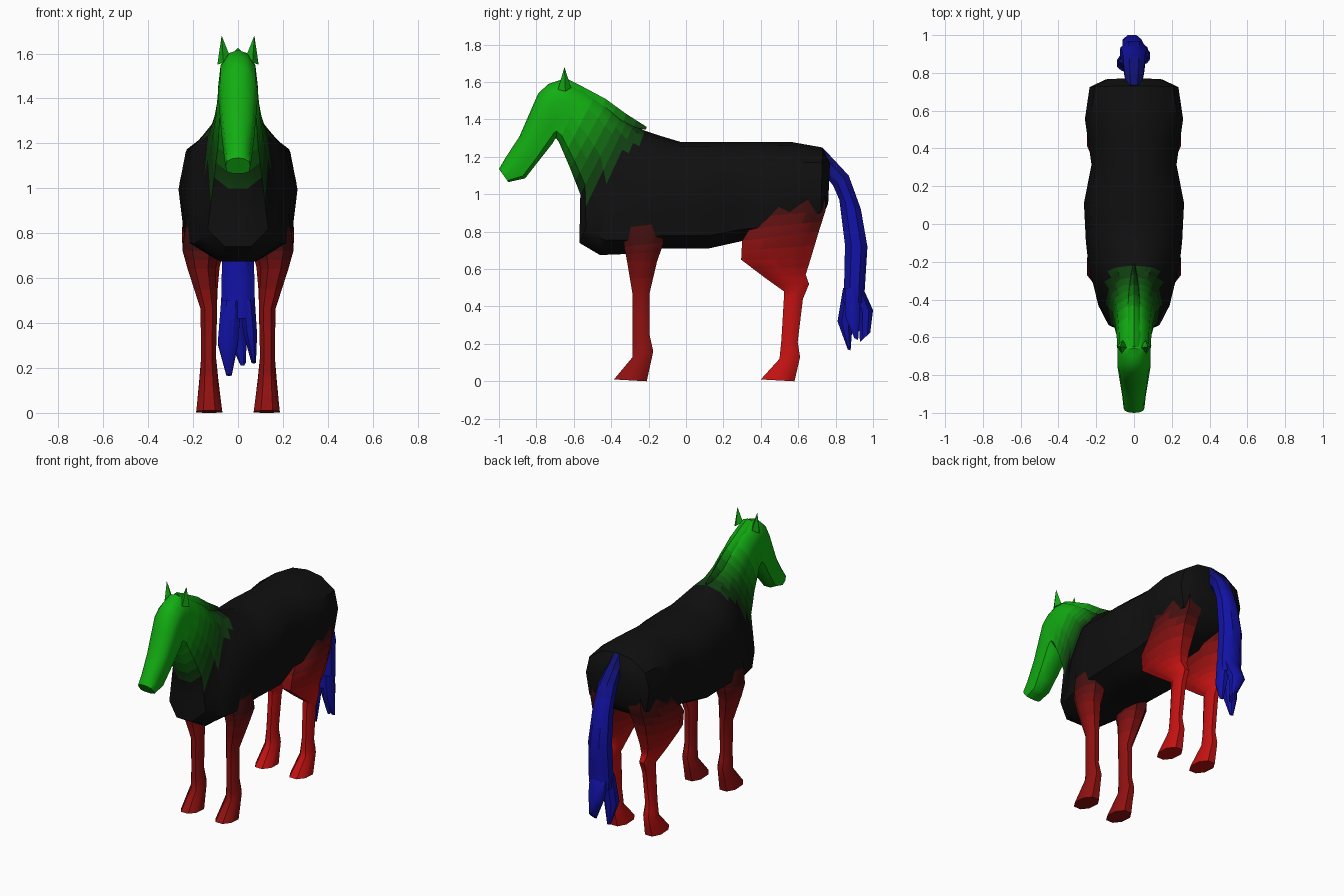
import bpy, bmesh, math
from mathutils import Vector

BLACK = (0.005, 0.005, 0.005)
GREEN = (0.006, 0.42, 0.006)
RED = (0.55, 0.006, 0.006)
BLUE = (0.006, 0.006, 0.38)
LEVELS = 10

# half cross-sections: (position from lower to upper edge, share of half width)
BODY = [(0, .38), (.12, .9), (.5, 1), (.79, .88), (.96, .45), (1, 0)]
LIMB = [(0, .45), (.28, 1), (.72, 1), (1, .45)]
RIDGE = [(0, 1), (.6, .7), (1, 0)]


def clamp(v):
    return max(0.0, min(1.0, v))


def shade(name, color, k):
    """Material between black and the given colour."""
    level = round(clamp(k) * LEVELS)
    key = f"{name}_{level}"
    mat = bpy.data.materials.get(key)
    if not mat:
        mat = bpy.data.materials.new(key)
        mix = [a + (b - a) * level / LEVELS for a, b in zip(BLACK, color)]
        mat.diffuse_color = (*mix, 1)
    return mat


def finish(name, bm, tint, color, fade):
    bmesh.ops.recalc_face_normals(bm, faces=bm.faces)
    me = bpy.data.meshes.new(name)
    for f in bm.faces:
        f.smooth = True
        mat = shade(tint, color, fade(f.calc_center_median()))
        if mat.name not in me.materials:
            me.materials.append(mat)
        f.material_index = me.materials.find(mat.name)
    bm.to_mesh(me)
    bm.free()
    ob = bpy.data.objects.new(name, me)
    bpy.context.collection.objects.link(ob)
    bpy.context.view_layer.objects.active = ob
    ob.select_set(True)
    bpy.ops.object.shade_smooth_by_angle(angle=math.radians(40))
    ob.select_set(False)
    return ob


def loft(name, rings, section, tint, color, fade, side=1, cuts=1):
    """Each ring: lower/front y, z, upper/back y, z, centre x, half width."""
    bm = bmesh.new()
    loops = []
    outline = [(t, w) for t, w in section] + [(t, -w) for t, w in reversed(section) if w]
    for y0, z0, y1, z1, xc, hw in rings:
        loops.append([bm.verts.new((side * (xc + w * hw), y0 + (y1 - y0) * t, z0 + (z1 - z0) * t))
                      for t, w in outline])
    n = len(outline)
    for a, b in zip(loops, loops[1:]):
        for i in range(n):
            j = (i + 1) % n
            bm.faces.new((a[i], a[j], b[j], b[i]))
    bm.faces.new(loops[0])
    bm.faces.new(loops[-1])
    if cuts:
        long_edges = [e for e in bm.edges if e.calc_length() > .04]
        bmesh.ops.subdivide_edges(bm, edges=long_edges, cuts=cuts, use_grid_fill=True)
    return finish(name, bm, tint, color, fade)


def green_fade(c):
    return clamp((-c.y + c.z - 1.4) / .6) ** 2


# trunk, neck and head as one skin
loft("body_neck_head", [
    (.76, .95, .77, 1.17, 0, .15),
    (.72, .86, .73, 1.25, 0, .235),
    (.55, .77, .56, 1.28, 0, .26),
    (.30, .75, .33, 1.28, 0, .225),
    (.12, .71, .10, 1.28, 0, .265),
    (-.15, .71, -.03, 1.28, 0, .255),
    (-.33, .68, -.13, 1.31, 0, .24),
    (-.46, .675, -.22, 1.34, 0, .21),
    (-.57, .74, -.28, 1.37, 0, .15),
    (-.565, 1.0, -.35, 1.41, 0, .118),
    (-.62, 1.14, -.43, 1.48, 0, .1),
    (-.68, 1.28, -.55, 1.56, 0, .09),
    (-.695, 1.30, -.66, 1.615, 0, .088),
    (-.70, 1.295, -.735, 1.59, 0, .088),
    (-.715, 1.27, -.79, 1.54, 0, .088),
    (-.79, 1.175, -.89, 1.31, 0, .074),
    (-.86, 1.085, -.965, 1.195, 0, .062),
    (-.95, 1.065, -1.0, 1.135, 0, .055),
], BODY, "green", GREEN, green_fade)

# mane running down the crest to a loose point
loft("mane", [
    (-.215, 1.345, -.21, 1.36, 0, .006),
    (-.34, 1.37, -.32, 1.43, 0, .03),
    (-.46, 1.43, -.43, 1.51, 0, .045),
    (-.59, 1.53, -.58, 1.59, 0, .05),
    (-.65, 1.55, -.65, 1.625, 0, .045),
], RIDGE, "green", GREEN, green_fade)

for side, label in ((1, "right"), (-1, "left")):
    # ears
    bm = bmesh.new()
    base = [bm.verts.new((side * x, y, z)) for x, y, z in
            ((.035, -.655, 1.585), (.065, -.685, 1.56), (.092, -.645, 1.55), (.06, -.615, 1.57))]
    tip = bm.verts.new((side * .073, -.65, 1.68))
    bm.faces.new(base)
    for i in range(4):
        bm.faces.new((base[i], base[(i + 1) % 4], tip))
    finish(f"ear_{label}", bm, "green", GREEN, lambda c: .9)

    # front legs
    loft(f"front_leg_{label}", [
        (-.34, .92, -.14, .95, .14, .08),
        (-.33, .72, -.12, .74, .165, .083),
        (-.315, .64, -.155, .64, .162, .062),
        (-.285, .46, -.195, .47, .13, .037),
        (-.285, .25, -.195, .25, .131, .033),
        (-.285, .13, -.175, .16, .13, .042),
        (-.385, .01, -.21, 0, .128, .058),
    ], LIMB, "red", RED, lambda c: .5 * clamp((.85 - c.z) / .3), side)

    # hind legs with thigh and hock
    loft(f"hind_leg_{label}", [
        (.45, 1.08, .745, 1.02, .14, .085),
        (.38, .88, .745, .91, .14, .105),
        (.30, .75, .71, .80, .15, .1),
        (.295, .65, .665, .65, .152, .07),
        (.42, .555, .64, .57, .14, .05),
        (.525, .48, .658, .52, .13, .037),
        (.522, .42, .625, .44, .128, .034),
        (.51, .22, .597, .21, .131, .032),
        (.50, .12, .61, .13, .13, .042),
        (.40, .01, .58, 0, .128, .058),
    ], LIMB, "red", RED, lambda c: clamp((1.0 - c.z) / .45) ** 1.5, side)


def blue_fade(c):
    return .4 + .6 * clamp((1.2 - c.z) / .25)


# tail and its split ends
loft("tail", [
    (.72, 1.12, .735, 1.245, 0, .04),
    (.785, 1.05, .87, 1.10, 0, .055),
    (.82, .97, .935, .92, 0, .06),
    (.85, .73, .97, .72, 0, .07),
    (.845, .50, .955, .48, 0, .075),
    (.84, .42, .955, .42, 0, .07),
], LIMB, "blue", BLUE, blue_fade)

tufts = [
    ("front", (.84, .50, .91, .50, -.03, .045), (.81, .32, .89, .30, -.045, .045), (.865, .17, .88, .165, -.04, .012)),
    ("back", (.88, .50, .955, .48, 0, .06), (.92, .37, 1.0, .38, -.01, .05), (.93, .21, .985, .26, .02, .015)),
    ("side", (.85, .50, .93, .50, .04, .035), (.85, .35, .93, .35, .055, .03), (.90, .23, .92, .22, .07, .01)),
]
for label, *rings in tufts:
    loft(f"tail_tuft_{label}", rings, LIMB, "blue", BLUE, blue_fade, cuts=0)
